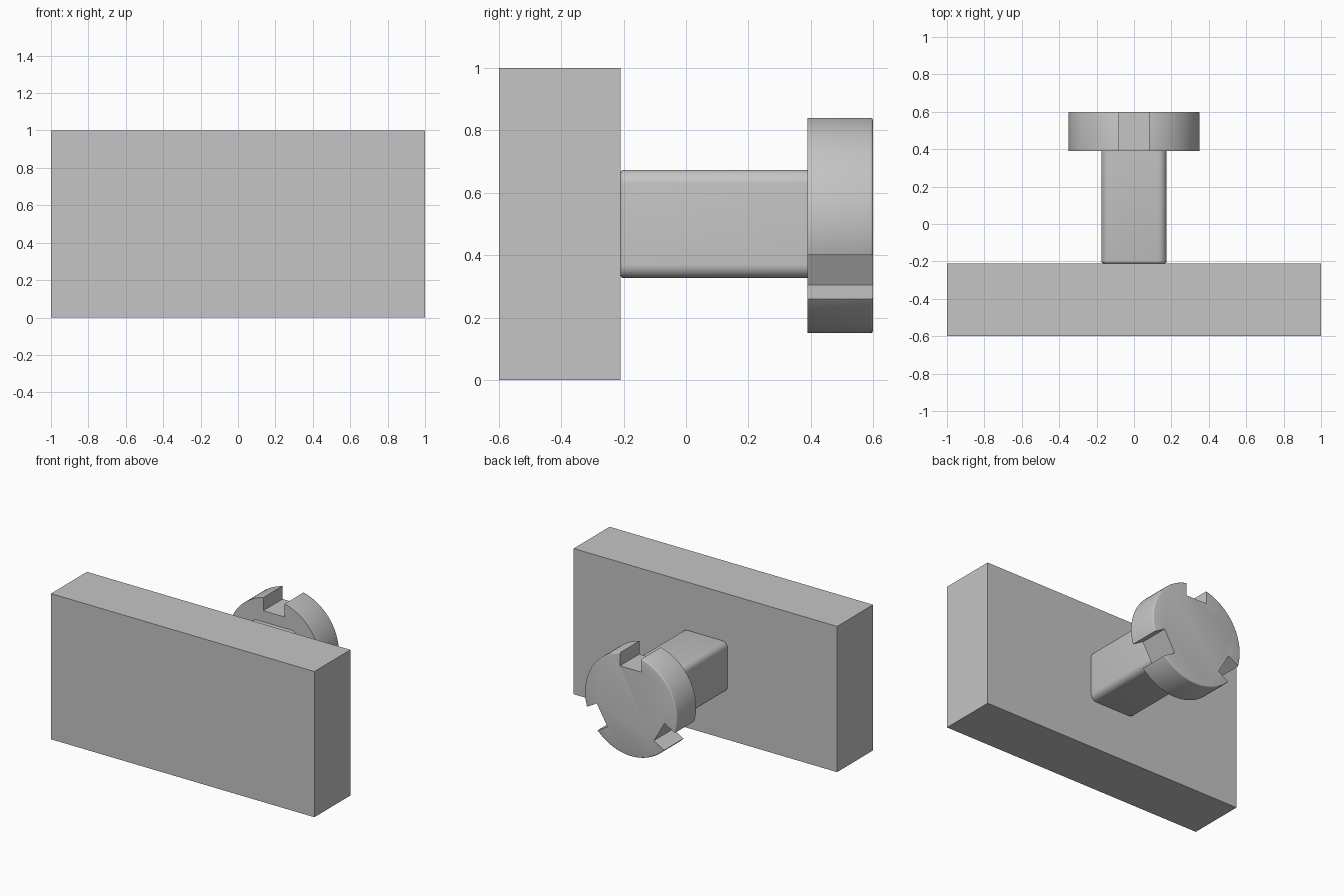
import bpy, bmesh, math
from mathutils import Matrix, Vector

cube = bpy.data.objects.get("Cube")
if cube:
    bpy.data.objects.remove(cube, do_unlink=True)

MID = 0.5            # height of the shaft axis
BACK = 0.6           # rear face of the head
HEAD_START = 0.39
PLATE_BACK = -0.21

grey = bpy.data.materials.new("plain grey")
grey.use_nodes = True
grey.diffuse_color = (0.56, 0.56, 0.56, 1)
grey.node_tree.nodes["Principled BSDF"].inputs["Base Color"].default_value = grey.diffuse_color


def finish(name, bm):
    mesh = bpy.data.meshes.new(name)
    bmesh.ops.recalc_face_normals(bm, faces=bm.faces)
    bm.to_mesh(mesh)
    bm.free()
    obj = bpy.data.objects.new(name, mesh)
    bpy.context.collection.objects.link(obj)
    mesh.materials.append(grey)
    return obj


def box(low, high):
    bm = bmesh.new()
    low, high = Vector(low), Vector(high)
    mat = Matrix.Translation((low + high) / 2) @ Matrix.Diagonal((*(high - low), 1))
    bmesh.ops.create_cube(bm, size=1, matrix=mat)
    return bm


def round_edges(bm, edges, radius, segments):
    bmesh.ops.bevel(bm, geom=edges, offset=radius, segments=segments,
                    profile=0.5, affect='EDGES')


def smooth(obj):
    bpy.ops.object.select_all(action='DESELECT')
    obj.select_set(True)
    bpy.context.view_layer.objects.active = obj
    bpy.ops.object.shade_smooth_by_angle(angle=math.radians(35))


# Base plate
finish("base_plate", box((-1, -BACK, 0), (1, PLATE_BACK, 1)))

# Square shaft with rounded long edges and a softened front rim
half = 0.174
bm = box((-half, PLATE_BACK, MID - half), (half, HEAD_START, MID + half))
long_edges = [e for e in bm.edges if abs(e.verts[0].co.y - e.verts[1].co.y) > 0.1]
round_edges(bm, long_edges, 0.045, 8)
rim = [e for e in bm.edges if all(abs(v.co.y - PLATE_BACK) < 0.001 for v in e.verts)]
round_edges(bm, rim, 0.01, 3)
smooth(finish("square_shaft", bm))

# Round head with a softened rear rim
bm = bmesh.new()
place = Matrix.Translation((0, (HEAD_START + BACK) / 2, MID)) @ Matrix.Rotation(math.pi / 2, 4, 'X')
bmesh.ops.create_cone(bm, cap_ends=True, segments=96, radius1=0.35, radius2=0.35,
                      depth=BACK - HEAD_START, matrix=place)
rim = [e for e in bm.edges if all(abs(v.co.y - BACK) < 0.001 for v in e.verts)]
round_edges(bm, rim, 0.008, 3)
head = finish("slotted_head", bm)

# Three slots cut into the head, evenly spaced around the axis
for i in range(3):
    bm = box((-0.081, HEAD_START - 0.1, 0.25), (0.081, BACK + 0.1, 0.5))
    turn = Matrix.Translation((0, 0, MID)) @ Matrix.Rotation(i * math.tau / 3, 4, 'Y')
    bm.transform(turn)
    cutter = finish("slot_cutter", bm)
    cutter.hide_render = True
    mod = head.modifiers.new("slot", 'BOOLEAN')
    mod.operation = 'DIFFERENCE'
    mod.solver = 'EXACT'
    mod.object = cutter
    bpy.context.view_layer.objects.active = head
    bpy.ops.object.modifier_apply(modifier=mod.name)
    bpy.data.objects.remove(cutter, do_unlink=True)
smooth(head)
